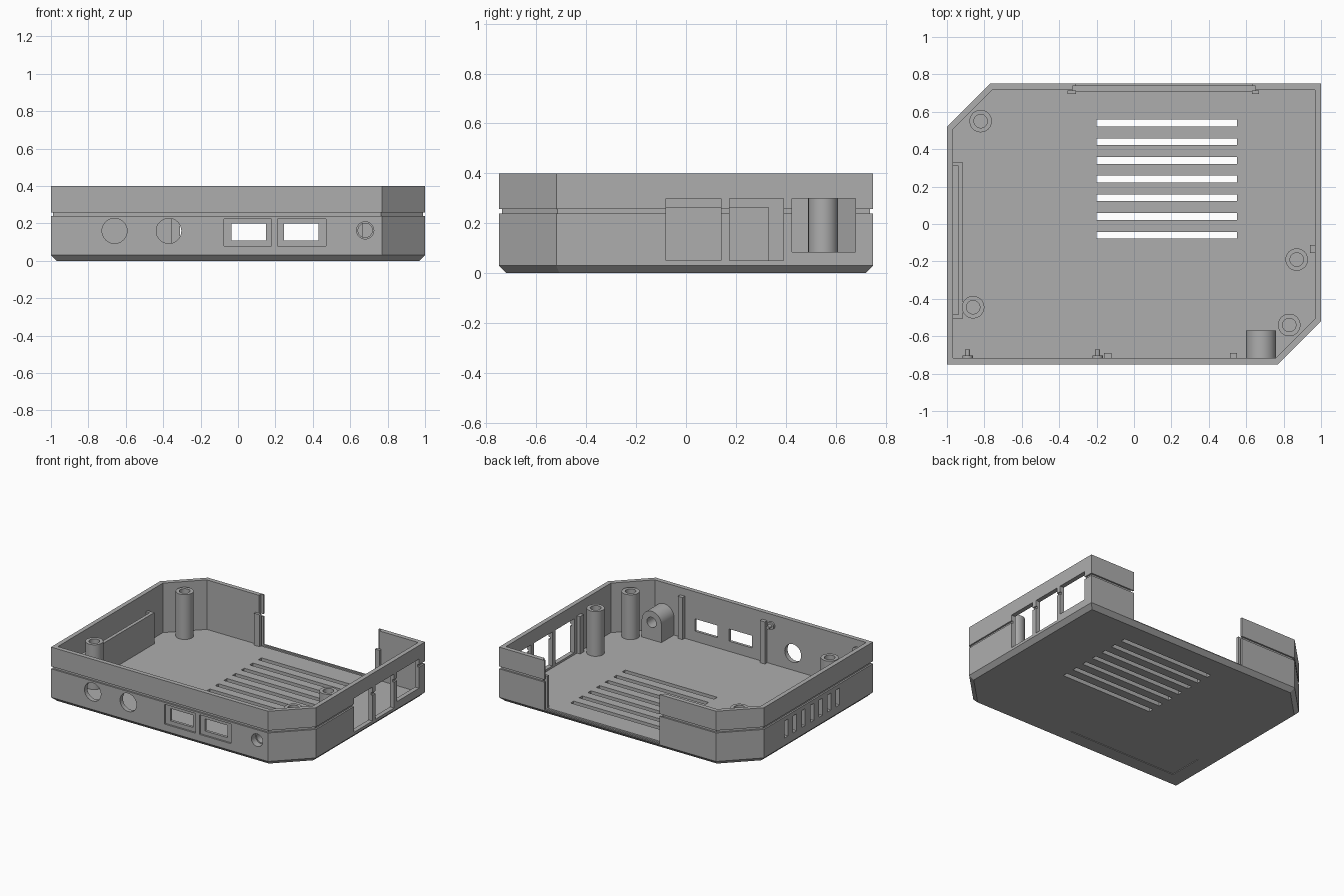
import bpy, bmesh, math

if "Cube" in bpy.data.objects:
    bpy.data.objects.remove(bpy.data.objects["Cube"])

grey = bpy.data.materials.new("plastic_grey")
grey.diffuse_color = (0.42, 0.42, 0.42, 1)
grey.use_nodes = True
grey.node_tree.nodes["Principled BSDF"].inputs["Base Color"].default_value = grey.diffuse_color


def make(name, bm, helper=False):
    bmesh.ops.recalc_face_normals(bm, faces=bm.faces)
    me = bpy.data.meshes.new(name)
    bm.to_mesh(me)
    bm.free()
    ob = bpy.data.objects.new(name, me)
    bpy.context.collection.objects.link(ob)
    me.materials.append(grey)
    if helper:
        ob.hide_render = True
        ob.hide_set(True)
    return ob


def loft(bm, rings, closed=False):
    """Skin rings of points; cap the ends, or join the last ring to the first."""
    rows = [[bm.verts.new(p) for p in r] for r in rings]
    n = len(rows[0])
    pairs = list(zip(rows, rows[1:])) + ([(rows[-1], rows[0])] if closed else [])
    for a, b in pairs:
        for i in range(n):
            j = (i + 1) % n
            bm.faces.new((a[i], a[j], b[j], b[i]))
    if not closed:
        bm.faces.new(rows[0])
        bm.faces.new(rows[-1])


def box(bm, x0, x1, y0, y1, z0, z1):
    loft(bm, [[(x0, y0, z), (x1, y0, z), (x1, y1, z), (x0, y1, z)] for z in (z0, z1)])


def ring(x, y, z, r, axis="z", n=32):
    pts = []
    for i in range(n):
        a = 2 * math.pi * i / n
        c, s = r * math.cos(a), r * math.sin(a)
        pts.append((x + c, y + s, z) if axis == "z" else (x + c, y, z + s))
    return pts


def smooth(ob):
    bpy.ops.object.select_all(action="DESELECT")
    ob.select_set(True)
    bpy.context.view_layer.objects.active = ob
    bpy.ops.object.shade_smooth_by_angle(angle=math.radians(30))


def cut(ob, cutter):
    m = ob.modifiers.new("cut", "BOOLEAN")
    m.operation, m.solver, m.object = "DIFFERENCE", "EXACT", cutter


def outline(d, z):
    """Rectangle with two opposite corners cut off, inset by d."""
    x, y, c = 1 - d, 0.75 - d, 0.23 - d * (2 - math.sqrt(2))
    return [(-x, -y, z), (x - c, -y, z), (x, -y + c, z),
            (x, y, z), (-x + c, y, z), (-x, y - c, z)]


FLOOR, WALL = 0.035, 0.033

# tray: bevelled base, outer groove, hollow inside
bm = bmesh.new()
loft(bm, [outline(d, z) for d, z in (
    (0.03, 0), (0, 0.03), (0, 0.24), (0.012, 0.24), (0.012, 0.258), (0, 0.258),
    (0, 0.4), (WALL, 0.4), (WALL, FLOOR))])
tray = make("tray", bm)

# openings through floor and walls
bm = bmesh.new()
for i in range(7):
    y = 0.54 - 0.1 * i
    box(bm, -0.2, 0.55, y - 0.018, y + 0.018, -0.1, 0.1)        # floor vents
    y = 0.26 - 0.1 * i
    box(bm, -1.1, -0.95, y - 0.02, y + 0.02, 0.085, 0.21)       # left vents
for y0, y1, z0 in ((-0.08, 0.14, 0.05), (0.175, 0.39, 0.05), (0.425, 0.68, 0.085)):
    box(bm, 0.9, 1.1, y0, y1, z0, 0.30)                         # right ports
for x0, x1 in ((-0.035, 0.15), (0.245, 0.43)):
    box(bm, x0, x1, -0.8, -0.7, 0.11, 0.2)                      # front ports
for x in (-0.66, -0.37):
    loft(bm, [ring(x, y, 0.16, 0.067, "y") for y in (-0.8, -0.7)])
box(bm, -0.31, 0.63, 0.70, 0.8, FLOOR, 0.5)                     # back opening
cut(tray, make("opening_cutter", bm, True))

# shallow recesses: front port frames, underside label, back panel slot
bm = bmesh.new()
for x0, x1 in ((-0.075, 0.18), (0.21, 0.47)):
    box(bm, x0, x1, -0.8, -0.737, 0.08, 0.225)
box(bm, -0.86, 0.03, -0.62, -0.36, -0.1, 0.005)
box(bm, -0.33, 0.65, 0.712, 0.738, 0.025, 0.5)
cut(tray, make("recess_cutter", bm, True))

# arched jack boss with a hole through the front wall
arch = [(0.60, FLOOR - 0.005), (0.76, FLOOR - 0.005)]
arch += [(0.68 + 0.08 * math.cos(math.pi * i / 20), 0.165 + 0.08 * math.sin(math.pi * i / 20))
         for i in range(21)]
bm = bmesh.new()
loft(bm, [[(x, y, z) for x, z in arch] for y in (-0.72, -0.57)])
boss = make("jack_boss", bm)
bm = bmesh.new()
loft(bm, [ring(0.68, y, 0.163, r, "y") for y, r in
          ((-0.8, 0.046), (-0.70, 0.046), (-0.70, 0.038), (-0.5, 0.038))])
jack = make("jack_cutter", bm, True)
cut(boss, jack)
cut(tray, jack)
smooth(boss)
smooth(tray)

# hollow screw posts
for i, (x, y) in enumerate(((-0.82, 0.55), (-0.86, -0.445), (0.87, -0.19), (0.83, -0.54))):
    bm = bmesh.new()
    b, t = FLOOR - 0.005, 0.365
    loft(bm, [ring(x, y, z, r) for z, r in
              ((b, 0.06), (t, 0.06), (t, 0.036), (FLOOR + 0.005, 0.036))])
    smooth(make(f"screw_post_{i + 1}", bm))

# card holder along the left wall
bm = bmesh.new()
b = FLOOR - 0.005
box(bm, -0.938, -0.913, -0.505, 0.33, b, 0.265)
for y0, y1 in ((-0.505, -0.485), (0.31, 0.33)):
    box(bm, -0.975, -0.93, y0, y1, b, 0.265)
make("card_holder", bm)

# guide ribs on the walls
bm = bmesh.new()
for x0, x1 in ((-0.355, -0.31), (0.63, 0.668)):
    box(bm, x0, x1, 0.694, 0.714, b, 0.27)
for x0, x1 in ((-0.16, -0.12), (0.512, 0.55)):
    box(bm, x0, x1, -0.722, -0.69, b, 0.345)
box(bm, 0.942, 0.972, -0.155, -0.112, b, 0.31)
make("guide_ribs", bm)

# small pegs on the front wall
for i, x in enumerate((-0.89, -0.195)):
    bm = bmesh.new()
    loft(bm, [ring(x, y, 0.32, r, "y", 20) for y, r in
              ((-0.722, 0.028), (-0.703, 0.028), (-0.703, 0.013), (-0.67, 0.013))])
    smooth(make(f"peg_{i + 1}", bm))
